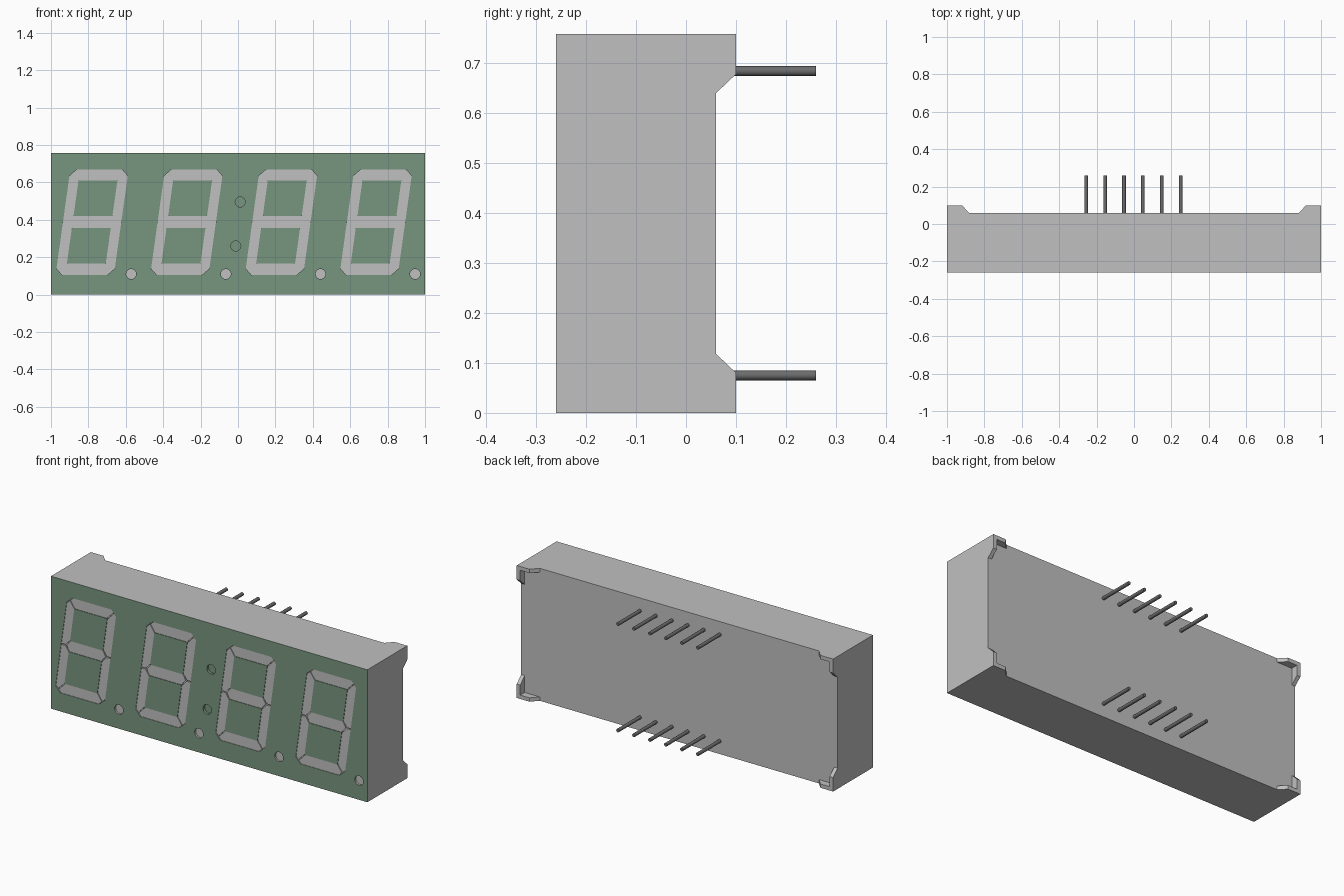
import bpy
import bmesh
from math import cos, sin, pi, copysign
from mathutils import Vector

default = bpy.data.objects.get("Cube")
if default:
    bpy.data.objects.remove(default)


def make_material(name, rgb):
    mat = bpy.data.materials.new(name)
    mat.use_nodes = True
    colour = (*rgb, 1)
    mat.diffuse_color = colour
    mat.node_tree.nodes["Principled BSDF"].inputs["Base Color"].default_value = colour
    return mat


GREY = make_material("light grey plastic", (0.53, 0.53, 0.53))
GREEN = make_material("muted green face", (0.185, 0.3, 0.21))
METAL = make_material("dark grey metal", (0.15, 0.15, 0.15))

HEIGHT = 0.757
FRONT, BACK, FOOT_END, PIN_END = -0.26, 0.06, 0.1, 0.26
POCKET = 0.01


def prism(bm, points, direction, mat_index=0):
    """Closed solid swept from a flat outline."""
    direction = Vector(direction)
    a = [bm.verts.new(p) for p in points]
    b = [bm.verts.new(Vector(p) + direction) for p in points]
    faces = [bm.faces.new(a), bm.faces.new(b[::-1])]
    for i in range(len(a)):
        j = (i + 1) % len(a)
        faces.append(bm.faces.new((a[i], b[i], b[j], a[j])))
    for f in faces:
        f.material_index = mat_index


def circle(x, y, z, radius, count=24):
    return [(x + radius * cos(2 * pi * i / count), y,
             z + radius * sin(2 * pi * i / count)) for i in range(count)]


def finish(name, bm, *mats):
    bmesh.ops.recalc_face_normals(bm, faces=bm.faces[:])
    mesh = bpy.data.meshes.new(name)
    bm.to_mesh(mesh)
    bm.free()
    for m in mats:
        mesh.materials.append(m)
    obj = bpy.data.objects.new(name, mesh)
    bpy.context.scene.collection.objects.link(obj)
    return obj


# Digit proportions, in upright coordinates around the digit centre
W, H = 0.156, 0.281          # outer half size
IW, IH = 0.104, 0.222        # inner half size
BAR = 0.032                  # half height of the middle bar
CUT = 0.034                  # corner chamfer
GAP = 0.003
CENTRES = [-0.78 + 0.506 * i for i in range(4)]


def slanted(cx, y, outline):
    return [(cx + u + 0.14 * v, y, 0.387 + v) for u, v in outline]


def corners(w, h):
    return [(-w, -h), (w, -h), (w, h), (-w, h)]


octagon = [(-W, CUT - H), (CUT - W, -H), (W - CUT, -H), (W, CUT - H),
           (W, H - CUT), (W - CUT, H), (CUT - W, H), (-W, H - CUT)]

# Case block with a green front
bm = bmesh.new()
prism(bm, [(x, FRONT, z) for x, z in ((-1, 0), (1, 0), (1, HEIGHT), (-1, HEIGHT))],
      (0, BACK - FRONT, 0))
for f in bm.faces:
    if f.calc_center_median().y < FRONT + 0.001:
        f.material_index = 1
case = finish("case", bm, GREY, GREEN)

# Pockets for digits, decimal points and the colon
bm = bmesh.new()
start = FRONT - 0.05
depth = (0, 0.05 + POCKET, 0)
for cx in CENTRES:
    prism(bm, slanted(cx, start, octagon), depth)
    prism(bm, circle(cx + 0.209, start, 0.11, 0.027), depth)
for x, z in ((0.012, 0.495), (-0.012, 0.26)):
    prism(bm, circle(x, start, z, 0.027), (0, 0.065, 0), 1)
cutter = finish("pocket_cutter", bm, GREY, GREEN)
cutter.hide_render = True

mod = case.modifiers.new("pockets", 'BOOLEAN')
mod.operation = 'DIFFERENCE'
mod.solver = 'EXACT'
mod.object = cutter
bpy.context.view_layer.objects.active = case
bpy.ops.object.modifier_apply(modifier=mod.name)
bpy.data.objects.remove(cutter)

# Segment outlines; the others are mirrored from these
elbow = (W - CUT / 2, H - CUT / 2)
top_segment = [(-IW, IH), (IW, IH), elbow, (W - CUT, H),
               (CUT - W, H), (-elbow[0], elbow[1])]
top_segment = [(u - copysign(GAP, u), v) for u, v in top_segment]
side_segment = [(IW, BAR), (W - 0.026, 0), (W, 0), (W, H - CUT), elbow, (IW, IH)]
side_segment = [(u, v + (GAP if v < H / 2 else -GAP)) for u, v in side_segment]
middle_segment = [(-IW, -BAR), (IW, -BAR), (W - 0.03, 0),
                  (IW, BAR), (-IW, BAR), (0.03 - W, 0)]
middle_segment = [(u - copysign(GAP, u), v) for u, v in middle_segment]

segments = [middle_segment]
for s in (1, -1):
    segments.append([(u, s * v) for u, v in top_segment])
    for t in (1, -1):
        segments.append([(t * u, s * v) for u, v in side_segment])

for n, cx in enumerate(CENTRES, 1):
    # Lit bars, set just below the face
    bm = bmesh.new()
    for outline in segments:
        prism(bm, slanted(cx, FRONT + 0.003, outline), (0, POCKET - 0.0025, 0))
    finish(f"digit_{n}_segments", bm, GREY)

    # Green face inside the two loops, flush with the front
    bm = bmesh.new()
    mid, half = (IH + BAR) / 2, (IH - BAR) / 2
    for s in (1, -1):
        pane = [(u, v + s * mid) for u, v in corners(IW, half)]
        prism(bm, slanted(cx, FRONT, pane), (0, POCKET + 0.001, 0))
    finish(f"digit_{n}_panes", bm, GREEN)

# L-shaped chamfered feet on the four back corners
WALL, SHORT, LONG = 0.022, 0.08, 0.118
for side, sx in (("left", 1), ("right", -1)):
    for level, sz in (("upper", 1), ("lower", -1)):
        edge = HEIGHT / 2

        def place(along_x, y, along_z):
            return (sx * (1 - along_x), y, edge + sz * (edge - along_z))

        bm = bmesh.new()
        profile = [(0, BACK), (LONG, BACK), (SHORT, FOOT_END), (0, FOOT_END)]
        prism(bm, [place(d, y, 0) for d, y in profile], (0, 0, -sz * WALL))
        profile = [(max(d, WALL), y) for d, y in profile]
        prism(bm, [place(0, y, d) for d, y in profile], (-sx * WALL, 0, 0))
        finish(f"{level}_{side}_foot", bm, GREY)

# Two rows of round pins
pins = []
for level, z in (("upper", 0.683), ("lower", 0.075)):
    for i in range(6):
        bm = bmesh.new()
        x = -0.003 + (i - 2.5) * 0.101
        prism(bm, circle(x, BACK - 0.01, z, 0.0098, 16), (0, PIN_END - BACK + 0.01, 0))
        pins.append(finish(f"{level}_pin_{i + 1}", bm, METAL))

bpy.ops.object.select_all(action='DESELECT')
for pin in pins:
    pin.select_set(True)
bpy.context.view_layer.objects.active = pins[0]
bpy.ops.object.shade_smooth_by_angle()
